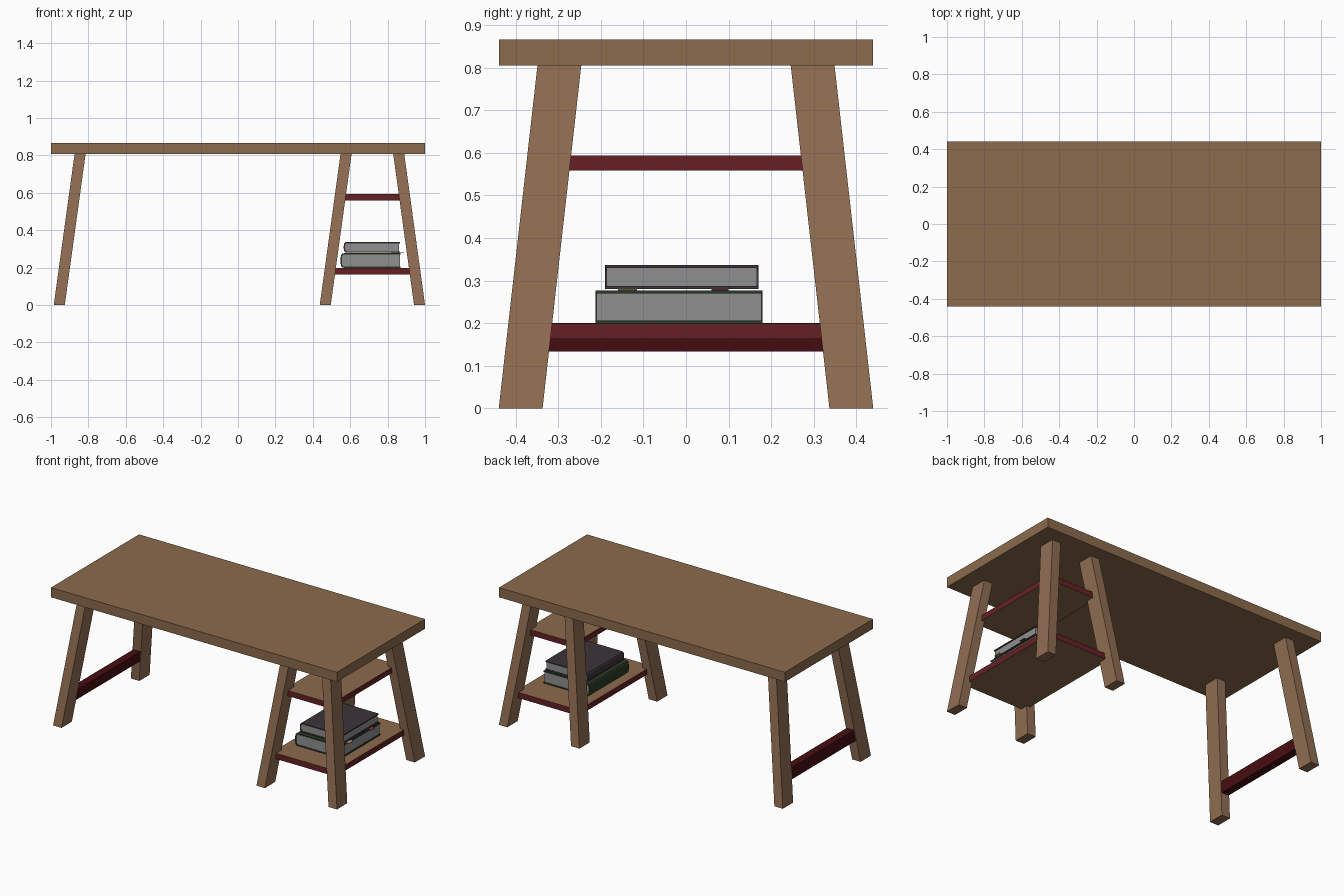
import bpy, bmesh, math

if "Cube" in bpy.data.objects:
    bpy.data.objects.remove(bpy.data.objects["Cube"])


def mat(name, hexcode):
    # sRGB hex to linear diffuse colour
    def lin(c):
        c /= 255
        return c / 12.92 if c <= 0.04045 else ((c + 0.055) / 1.055) ** 2.4
    m = bpy.data.materials.new(name)
    m.diffuse_color = (*[lin(int(hexcode[i:i + 2], 16)) for i in (0, 2, 4)], 1)
    m.use_nodes = True
    m.node_tree.nodes["Principled BSDF"].inputs["Base Color"].default_value = m.diffuse_color
    return m


WOOD = mat("brown wood", "8C6B4D")
LEG = mat("leg wood", "916E53")
RED = mat("red edge", "652024")
DARK_RED = mat("dark red", "480E13")
PAGES = mat("page grey", "909090")
GREEN = mat("dark green cover", "2B3A26")
CHARCOAL = mat("charcoal cover", "3C3338")
TAN = mat("tan marker", "B08A6A")
ROSE = mat("rose marker", "8A3A36")


def finish(name, bm, *mats):
    bmesh.ops.recalc_face_normals(bm, faces=bm.faces)
    me = bpy.data.meshes.new(name)
    bm.to_mesh(me)
    bm.free()
    for m in mats:
        me.materials.append(m)
    ob = bpy.data.objects.new(name, me)
    bpy.context.collection.objects.link(ob)
    return ob


def block(name, x0, x1, y0, y1, z0, z1, m, side=None, dx=0, dy=0):
    # box whose top is shifted by dx, dy; optional second colour on the sides
    bm = bmesh.new()
    bmesh.ops.create_cube(bm, size=1)
    for v in bm.verts:
        top = v.co.z > 0
        v.co = ((x1 if v.co.x > 0 else x0) + dx * top,
                (y1 if v.co.y > 0 else y0) + dy * top,
                z1 if top else z0)
    bm.normal_update()
    if side:
        for f in bm.faces:
            f.material_index = int(abs(f.normal.z) < 0.5)
    return finish(name, bm, m, *([side] if side else []))


# table top
block("table_top", -1, 1, -0.44, 0.44, 0.806, 0.867, WOOD)

# six splayed legs
for label, x, lean in (("left", -0.985, 0.111), ("inner", 0.437, 0.111),
                       ("right", 0.941, -0.111)):
    block(label + "_front_leg", x, x + 0.059, -0.44, -0.337, 0, 0.806, LEG, dx=lean, dy=0.091)
    block(label + "_back_leg", x, x + 0.059, 0.337, 0.44, 0, 0.806, LEG, dx=lean, dy=-0.091)

# leaning crossbar between the left legs
block("left_crossbar", -0.962, -0.912, -0.34, 0.34, 0.133, 0.2, DARK_RED, dx=0.009)

# shelves with red edges, running into the legs
block("lower_shelf", 0.495, 0.938, -0.366, 0.366, 0.163, 0.199, WOOD, RED)
block("upper_shelf", 0.549, 0.885, -0.324, 0.324, 0.559, 0.594, WOOD, RED)


def book(name, x0, x1, y0, y1, z0, z1, cover):
    # C-shaped cover with a softly rounded spine, plus the page block
    t, bulge, n = 0.007, 0.02, 8

    def arc(inset):
        h, mid = (z1 - z0) / 2 - inset, (z0 + z1) / 2
        return [(x0 + bulge - (bulge - inset) * math.sqrt(max(0, math.sin(math.pi * i / n))),
                 mid + h * math.cos(math.pi * i / n)) for i in range(n + 1)]

    profile = [(x1, z1)] + arc(0) + [(x1, z0), (x1, z0 + t)] + arc(t)[::-1] + [(x1, z1 - t)]
    inner = [(x1 - 0.005, z1 - t)] + arc(t) + [(x1 - 0.005, z0 + t)]
    for part, pts, m, d in (("cover", profile, cover, 0), ("pages", inner, PAGES, 0.003)):
        bm = bmesh.new()
        face = bm.faces.new([bm.verts.new((x, y0 + d, z)) for x, z in pts])
        ext = bmesh.ops.extrude_face_region(bm, geom=[face])
        for v in ext["geom"]:
            if isinstance(v, bmesh.types.BMVert):
                v.co.y = y1 - d
        finish(name + "_" + part, bm, m)


# stacked books on the lower shelf
book("lower_book", 0.548, 0.87, -0.213, 0.18, 0.199, 0.277, GREEN)
book("upper_book", 0.565, 0.865, -0.19, 0.17, 0.28, 0.337, CHARCOAL)

# page markers poking out between the books
block("tan_marker", 0.82, 0.888, -0.16, -0.115, 0.277, 0.28, TAN)
block("rose_marker", 0.82, 0.888, 0.06, 0.1, 0.277, 0.28, ROSE)
